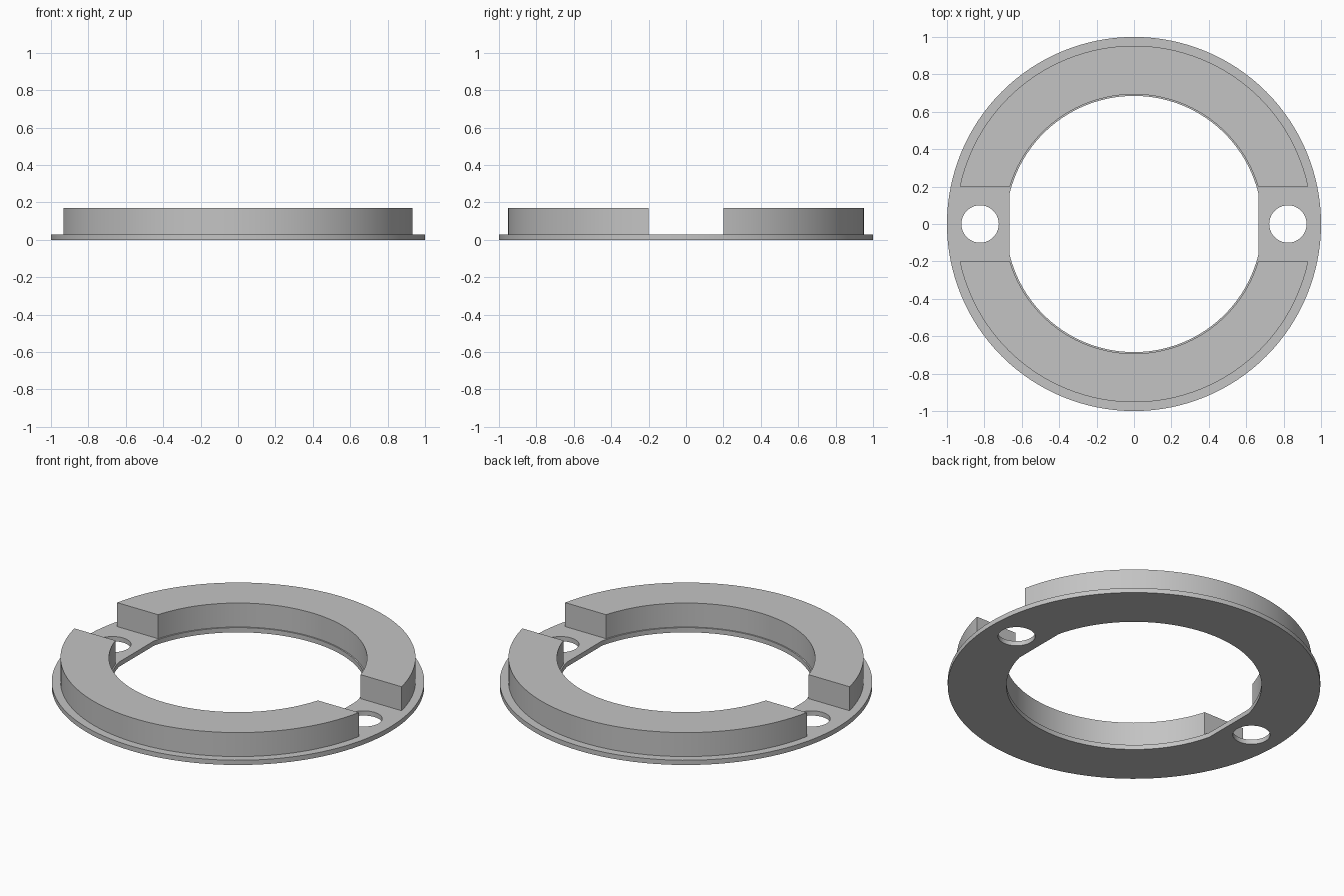
import bpy
import bmesh
from math import acos, asin, cos, pi, sin

PLATE_TOP, RIM_TOP = 0.028, 0.17

cube = bpy.data.objects.get("Cube")
if cube:
    bpy.data.objects.remove(cube, do_unlink=True)

grey = bpy.data.materials.new("plain grey")
grey.use_nodes = True
grey.diffuse_color = (0.55, 0.55, 0.55, 1)
grey.node_tree.nodes["Principled BSDF"].inputs["Base Color"].default_value = grey.diffuse_color


def arc(radius, start, end, steps, cx=0):
    """Points along an arc, both ends included."""
    angles = [start + (end - start) * i / steps for i in range(steps + 1)]
    return [(cx + radius * cos(a), radius * sin(a)) for a in angles]


def circle(radius, steps, cx=0):
    return arc(radius, 0, 2 * pi, steps, cx)[:-1]


def slab(name, loops, bottom, top):
    """Extrude an outline, with any further loops as holes, from bottom to top."""
    bm = bmesh.new()
    edges = []
    for loop in loops:
        verts = [bm.verts.new((x, y, bottom)) for x, y in loop]
        edges += [bm.edges.new((v, verts[i - 1])) for i, v in enumerate(verts)]
    bmesh.ops.triangle_fill(bm, edges=edges, use_beauty=True)
    raised = bmesh.ops.extrude_face_region(bm, geom=bm.faces[:], use_keep_orig=True)
    verts = [g for g in raised["geom"] if isinstance(g, bmesh.types.BMVert)]
    bmesh.ops.translate(bm, verts=verts, vec=(0, 0, top - bottom))
    bmesh.ops.recalc_face_normals(bm, faces=bm.faces[:])
    mesh = bpy.data.meshes.new(name)
    bm.to_mesh(mesh)
    bm.free()
    mesh.materials.append(grey)
    obj = bpy.data.objects.new(name, mesh)
    bpy.context.collection.objects.link(obj)
    bpy.ops.object.select_all(action="DESELECT")
    obj.select_set(True)
    bpy.context.view_layer.objects.active = obj
    bpy.ops.object.shade_smooth_by_angle(angle=pi / 6)


# Base plate: round outside, centre opening with two flat sides, two screw holes
flat = acos(0.665 / 0.685)
opening = arc(0.685, flat, pi - flat, 48) + arc(0.685, pi + flat, 2 * pi - flat, 48)
screw_holes = [circle(0.1, 40, x) for x in (-0.823, 0.823)]
slab("base_plate", [circle(1, 128), opening] + screw_holes, 0, PLATE_TOP)

# Raised rim halves, cut off straight beside the screw holes
outer, inner = asin(0.2 / 0.953), asin(0.2 / 0.693)
half = arc(0.953, outer, pi - outer, 56) + arc(0.693, pi - inner, inner, 48)
for name, side in (("back_rim", 1), ("front_rim", -1)):
    slab(name, [[(x, side * y) for x, y in half]], PLATE_TOP, RIM_TOP)
